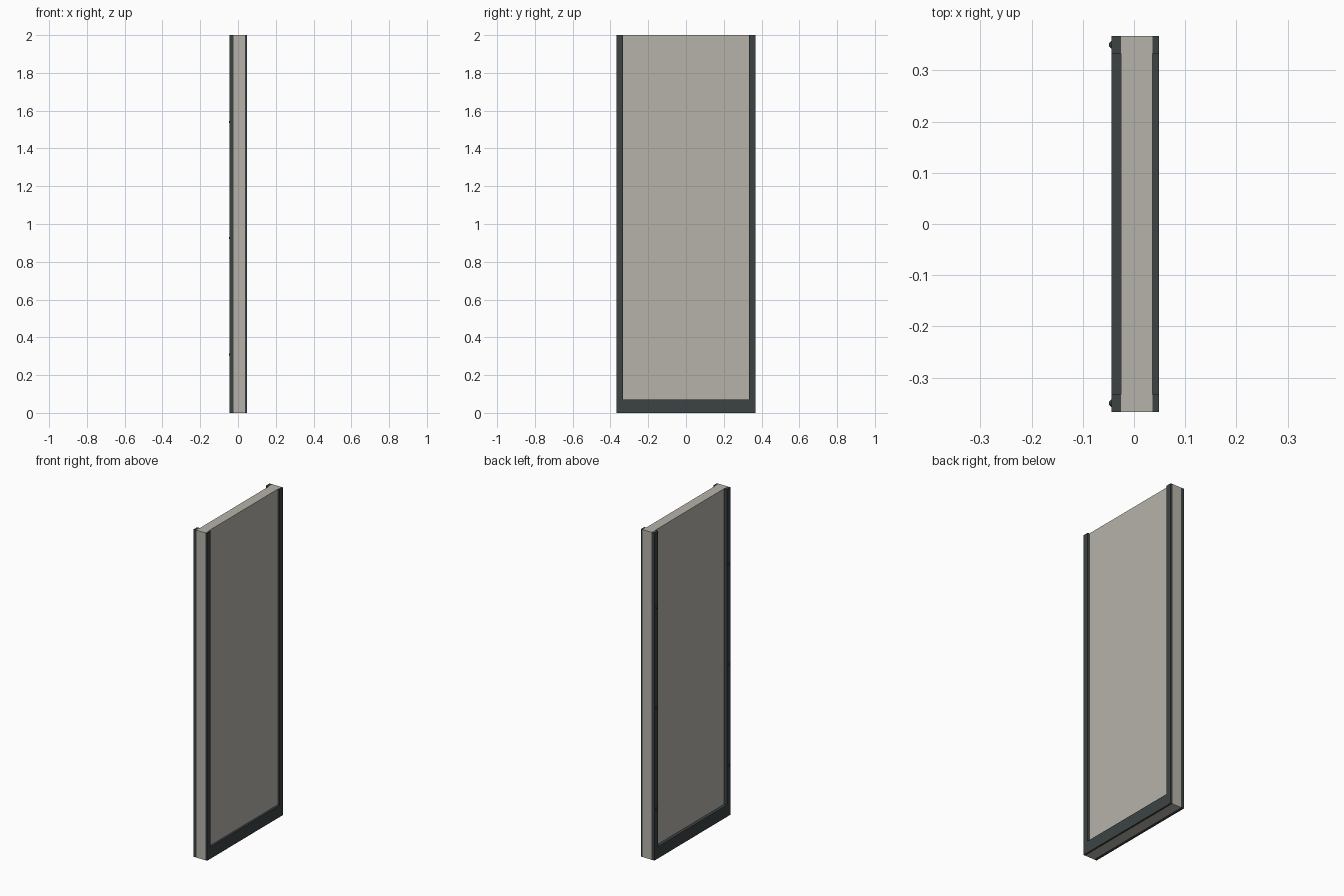
import bpy
import math

old = bpy.data.objects.get("Cube")
if old:
    bpy.data.objects.remove(old, do_unlink=True)


def material(name, rgb):
    m = bpy.data.materials.new(name)
    m.use_nodes = True
    m.diffuse_color = (*rgb, 1)
    m.node_tree.nodes["Principled BSDF"].inputs["Base Color"].default_value = (*rgb, 1)
    return m


STONE = material("warm grey", (0.47, 0.45, 0.40))
DARK = material("dark slate", (0.046, 0.056, 0.056))

WIDTH, HEIGHT = 0.367, 2.0   # half width along y, full height
POST, RAIL = 0.034, 0.072    # visible width of the trim
CORE = (-0.025, 0.036)       # panel faces along x


def box(name, x, y, z, mat):
    bpy.ops.mesh.primitive_cube_add(size=1, location=[(a + b) / 2 for a, b in (x, y, z)])
    ob = bpy.context.object
    ob.name = name
    ob.scale = [b - a for a, b in (x, y, z)]
    bpy.ops.object.transform_apply(location=False, rotation=False, scale=True)
    ob.data.materials.append(mat)
    return ob


# Panel core
box("panel", CORE, (-WIDTH, WIDTH), (0, HEIGHT), STONE)

# Trim on both faces: two posts and a bottom rail
inner = WIDTH - POST
for side, x in (("right", (-0.044, CORE[0])), ("left", (CORE[1], 0.0486))):
    box(side + "_front_post", x, (-WIDTH, -inner), (0, HEIGHT), DARK)
    box(side + "_back_post", x, (inner, WIDTH), (0, HEIGHT), DARK)
    box(side + "_bottom_rail", x, (-inner, inner), (0, RAIL), DARK)

# Screw heads along the right-hand posts
for label, y in (("front", -0.35), ("back", 0.35)):
    for i, z in enumerate((0.31, 0.925, 1.54)):
        bpy.ops.mesh.primitive_cone_add(
            vertices=12, radius1=0.008, radius2=0.003, depth=0.0046,
            location=(-0.0463, y, z), rotation=(0, -math.pi / 2, 0))
        screw = bpy.context.object
        screw.name = f"{label}_screw_{i + 1}"
        screw.data.materials.append(DARK)
